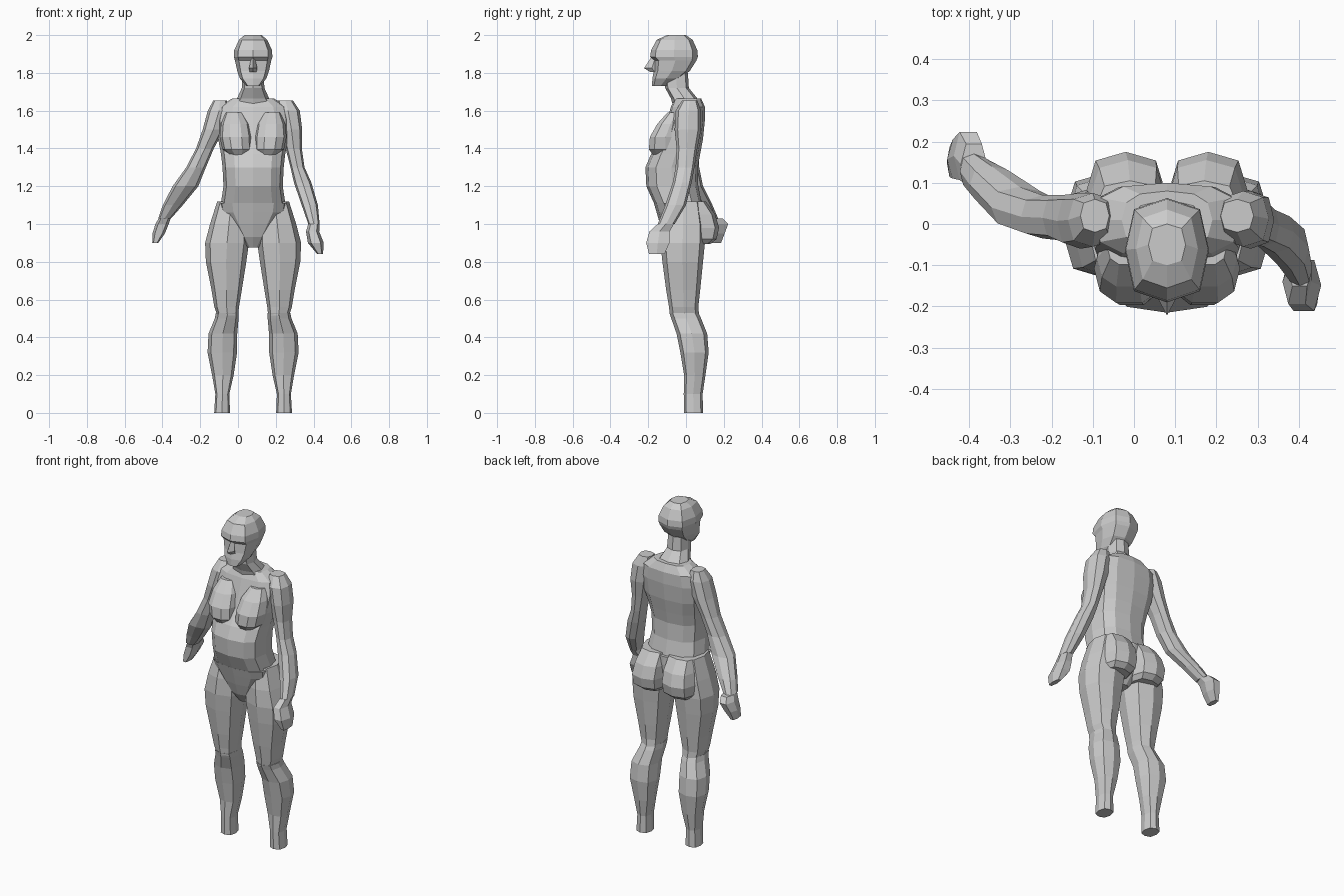
import bpy, bmesh, math

C = 0.08  # x of the body's centre line

skin = bpy.data.materials.new("light_grey")
skin.diffuse_color = (0.6, 0.6, 0.6, 1)


def loft(name, rings, n=8, power=0.75):
    """Skin a stack of rounded rings given as (centre x, half width, front y, back y, z)."""
    bm = bmesh.new()
    loops = []
    for cx, hw, y0, y1, z in rings:
        loop = []
        for i in range(n):
            a = 2 * math.pi * i / n
            c, s = math.cos(a), math.sin(a)
            px = math.copysign(abs(c) ** power, c) if abs(c) > 1e-6 else 0
            py = math.copysign(abs(s) ** power, s) if abs(s) > 1e-6 else 0
            loop.append(bm.verts.new((cx + hw * px, (y0 + y1) / 2 + (y1 - y0) / 2 * py, z)))
        loops.append(loop)
    for a, b in zip(loops, loops[1:]):
        for i in range(n):
            j = (i + 1) % n
            bm.faces.new((a[i], a[j], b[j], b[i]))
    bm.faces.new(loops[0])
    bm.faces.new(loops[-1])
    bmesh.ops.recalc_face_normals(bm, faces=bm.faces)
    mesh = bpy.data.meshes.new(name)
    bm.to_mesh(mesh)
    bm.free()
    mesh.materials.append(skin)
    obj = bpy.data.objects.new(name, mesh)
    bpy.context.collection.objects.link(obj)
    return obj


def centred(name, rings, n=8, power=0.75):
    return loft(name, [(C,) + r for r in rings], n, power)


def pair(name, rings, n=8, power=0.75):
    """Rings hold an offset from the centre line; built on both sides."""
    for side, sign in (("left", 1), ("right", -1)):
        loft(side + "_" + name, [(C + sign * r[0],) + r[1:] for r in rings], n, power)


# Trunk and pelvis
centred("torso", [
    (.165, -.14, .085, 1.04), (.172, -.165, .085, 1.10), (.157, -.21, .065, 1.20),
    (.162, -.215, .062, 1.30), (.17, -.185, .075, 1.37), (.185, -.13, .09, 1.45),
    (.195, -.10, .10, 1.55), (.18, -.08, .10, 1.62), (.11, -.06, .08, 1.665)], 12)
centred("pelvis", [
    (.03, -.08, .03, .875), (.075, -.115, .08, .93), (.13, -.138, .095, 1.0),
    (.175, -.155, .10, 1.06), (.185, -.17, .10, 1.11)], 12)
pair("buttock", [
    (.10, .075, -.01, .13, .895), (.10, .092, -.01, .162, .92), (.10, .095, -.01, .175, .98),
    (.095, .09, -.01, .155, 1.05), (.09, .08, -.01, .105, 1.12)])
pair("breast", [
    (.075, .04, -.17, -.04, 1.355), (.085, .078, -.2, -.02, 1.395),
    (.092, .085, -.195, -.02, 1.46), (.095, .075, -.155, -.01, 1.53),
    (.10, .045, -.10, -.01, 1.59)], 10, 0.85)

# Neck and head
centred("neck", [
    (.11, -.07, .09, 1.63), (.085, -.08, .06, 1.665), (.06, -.11, .015, 1.72),
    (.055, -.12, .01, 1.80)])
centred("head", [
    (.035, -.18, -.09, 1.73), (.07, -.178, -.03, 1.77), (.084, -.17, .02, 1.81),
    (.096, -.168, .055, 1.865), (.102, -.19, .063, 1.885), (.10, -.185, .06, 1.92),
    (.075, -.155, .035, 1.975), (.045, -.10, 0, 2.0)], 8, 0.7)
centred("nose", [
    (.018, -.19, -.14, 1.805), (.022, -.222, -.14, 1.825), (.009, -.185, -.14, 1.88)], 4, 1)

# Legs
pair("thigh", [
    (.135, .055, -.085, .07, .515), (.14, .065, -.09, .065, .56), (.14, .08, -.105, .075, .65),
    (.143, .107, -.125, .09, .80), (.138, .116, -.135, .10, .90),
    (.128, .10, -.132, .10, 1.0), (.115, .075, -.11, .08, 1.12)])
pair("lower_leg", [
    (.164, .042, -.01, .09, 0), (.163, .037, -.012, .088, .10), (.16, .057, -.01, .103, .20),
    (.163, .078, -.03, .12, .32), (.16, .076, -.05, .112, .42),
    (.14, .063, -.078, .08, .50), (.137, .06, -.088, .065, .53)])

# Arms, posed differently, each from shoulder to hand
loft("right_arm", [
    (-.095, .035, -.02, .06, 1.655), (-.10, .06, -.055, .075, 1.60), (-.13, .057, -.06, .075, 1.50),
    (-.175, .047, -.04, .07, 1.40), (-.222, .052, -.035, .07, 1.30),
    (-.278, .068, -.01, .09, 1.20), (-.345, .053, .05, .14, 1.10), (-.388, .034, .085, .17, 1.03)])
loft("right_hand", [
    (-.388, .032, .09, .20, 1.03), (-.402, .035, .10, .23, 1.00),
    (-.42, .033, .105, .21, .95), (-.438, .016, .11, .19, .90)], 6)
loft("left_arm", [
    (.25, .04, -.02, .06, 1.655), (.265, .062, -.055, .08, 1.60), (.283, .057, -.06, .08, 1.50),
    (.295, .043, -.05, .06, 1.40), (.315, .037, -.055, .045, 1.30),
    (.342, .046, -.07, .03, 1.22), (.38, .043, -.11, 0, 1.10), (.402, .03, -.15, -.06, 1.00)])
loft("left_hand", [
    (.402, .03, -.155, -.06, 1.00), (.395, .035, -.20, -.08, .96),
    (.412, .042, -.218, -.08, .90), (.435, .015, -.20, -.11, .84)], 6)
